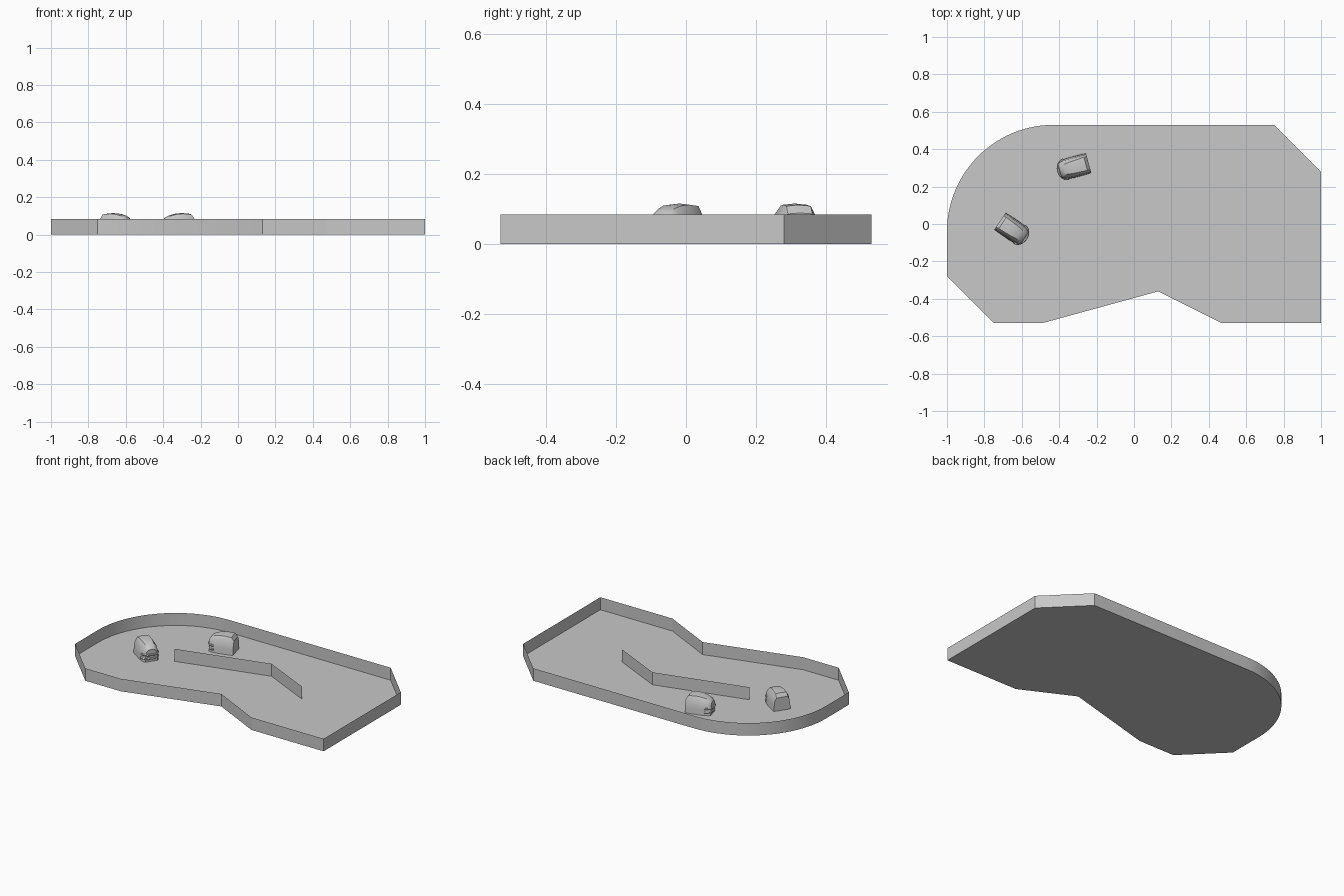
import bpy, bmesh
from math import sin, cos, pi, radians
from mathutils import Matrix

cube = bpy.data.objects.get("Cube")
if cube:
    bpy.data.objects.remove(cube, do_unlink=True)

grey = bpy.data.materials.new("plain grey")
grey.use_nodes = True
colour = (0.58, 0.58, 0.58, 1)
grey.diffuse_color = colour
grey.node_tree.nodes["Principled BSDF"].inputs["Base Color"].default_value = colour

WALL_H = 0.083


def finish(bm, name, smooth=None, matrix=None):
    mesh = bpy.data.meshes.new(name)
    bm.to_mesh(mesh)
    bm.free()
    mesh.materials.append(grey)
    ob = bpy.data.objects.new(name, mesh)
    bpy.context.collection.objects.link(ob)
    if matrix:
        ob.matrix_world = matrix
    if smooth:
        bpy.ops.object.select_all(action='DESELECT')
        ob.select_set(True)
        bpy.context.view_layer.objects.active = ob
        bpy.ops.object.shade_smooth_by_angle(angle=radians(smooth))
    return ob


def sheet(name, points, z=0.0, matrix=None):
    """Flat outline filled with one face."""
    bm = bmesh.new()
    bm.faces.new([bm.verts.new((x, y, z)) for x, y in points])
    return finish(bm, name, matrix=matrix)


def fence(name, points, closed, smooth=None):
    """Thin upright wall along a path."""
    bm = bmesh.new()
    low = [bm.verts.new((x, y, 0)) for x, y in points]
    high = [bm.verts.new((x, y, WALL_H)) for x, y in points]
    n = len(points)
    for i in range(n if closed else n - 1):
        j = (i + 1) % n
        bm.faces.new((low[i], low[j], high[j], high[i]))
    return finish(bm, name, smooth)


# Arena outline: straight edges plus one rounded corner
outline = [(-1, -0.28), (-0.75, -0.53), (-0.49, -0.53), (0.13, -0.36),
           (0.47, -0.53), (1, -0.53), (1, 0.28), (0.75, 0.53)]
ARC = 28
for i in range(ARC + 1):
    a = pi / 2 + pi / 2 * i / ARC
    outline.append((-0.43 + 0.57 * cos(a), -0.04 + 0.57 * sin(a)))
sheet("arena_floor", outline)
fence("arena_wall", outline, True, 20)
fence("centre_divider", [(-0.47, 0.005), (0.13, 0.165), (0.465, 0.005)], False)

# Direction arrow lying on the floor, pointing along its own -x
arrow = [(-0.12, 0), (-0.01, -0.09), (-0.01, -0.045), (0.13, -0.045),
         (0.13, 0.045), (-0.01, 0.045), (-0.01, 0.09)]
sheet("direction_arrow", arrow, 0.003,
      Matrix.Translation((0.03, 0.37, 0)) @ Matrix.Rotation(radians(12), 4, 'Z'))


def car_body(name, place):
    # Stations along the car: position, base half width, roof half width, roof height
    stations = [(-0.080, 0.054, 0.036, 0.088), (-0.064, 0.055, 0.036, 0.111),
                (-0.020, 0.056, 0.034, 0.115), (0.015, 0.056, 0.032, 0.112),
                (0.045, 0.054, 0.028, 0.104), (0.068, 0.049, 0.025, 0.093),
                (0.080, 0.040, 0.022, 0.078)]
    bm = bmesh.new()
    rings = []
    for x, base, roof, top in stations:
        half = [(base, 0), (base * 0.97, top * 0.3), (base * 0.87, top * 0.76),
                (roof, top * 0.97)]
        ring = half + [(0, top)] + [(-y, z) for y, z in reversed(half)]
        rings.append([bm.verts.new((x, y, z)) for y, z in ring])
    for a, b in zip(rings, rings[1:]):
        for i in range(len(a)):
            j = (i + 1) % len(a)
            bm.faces.new((a[i], b[i], b[j], a[j]))
    bm.faces.new(rings[0])
    bm.faces.new(rings[-1][::-1])
    bmesh.ops.recalc_face_normals(bm, faces=bm.faces)
    finish(bm, name, 35, place)


def car_bumper(name, place, z, reach):
    # Rounded bar wrapped around the nose
    bm = bmesh.new()
    rings = []
    for i in range(13):
        a = -pi / 2 + pi * i / 12
        rings.append([])
        for k in range(6):
            b = 2 * pi * k / 6
            out = 0.007 * cos(b)
            rings[-1].append(bm.verts.new((0.045 + (reach + out) * cos(a),
                                           (0.053 + out) * sin(a), z + 0.006 * sin(b))))
    for a, b in zip(rings, rings[1:]):
        for i in range(6):
            bm.faces.new((a[i], a[i - 1], b[i - 1], b[i]))
    bm.faces.new(rings[0])
    bm.faces.new(rings[-1])
    bmesh.ops.recalc_face_normals(bm, faces=bm.faces)
    finish(bm, name, 50, place)


# Two cars driving around the divider
for label, x, y, heading in (("first", -0.65, -0.03, -34), ("second", -0.32, 0.305, 195)):
    place = Matrix.Translation((x, y, 0)) @ Matrix.Rotation(radians(heading), 4, 'Z')
    car_body(label + "_car_body", place)
    car_bumper(label + "_car_lower_bumper", place, 0.02, 0.038)
    car_bumper(label + "_car_upper_bumper", place, 0.045, 0.042)
